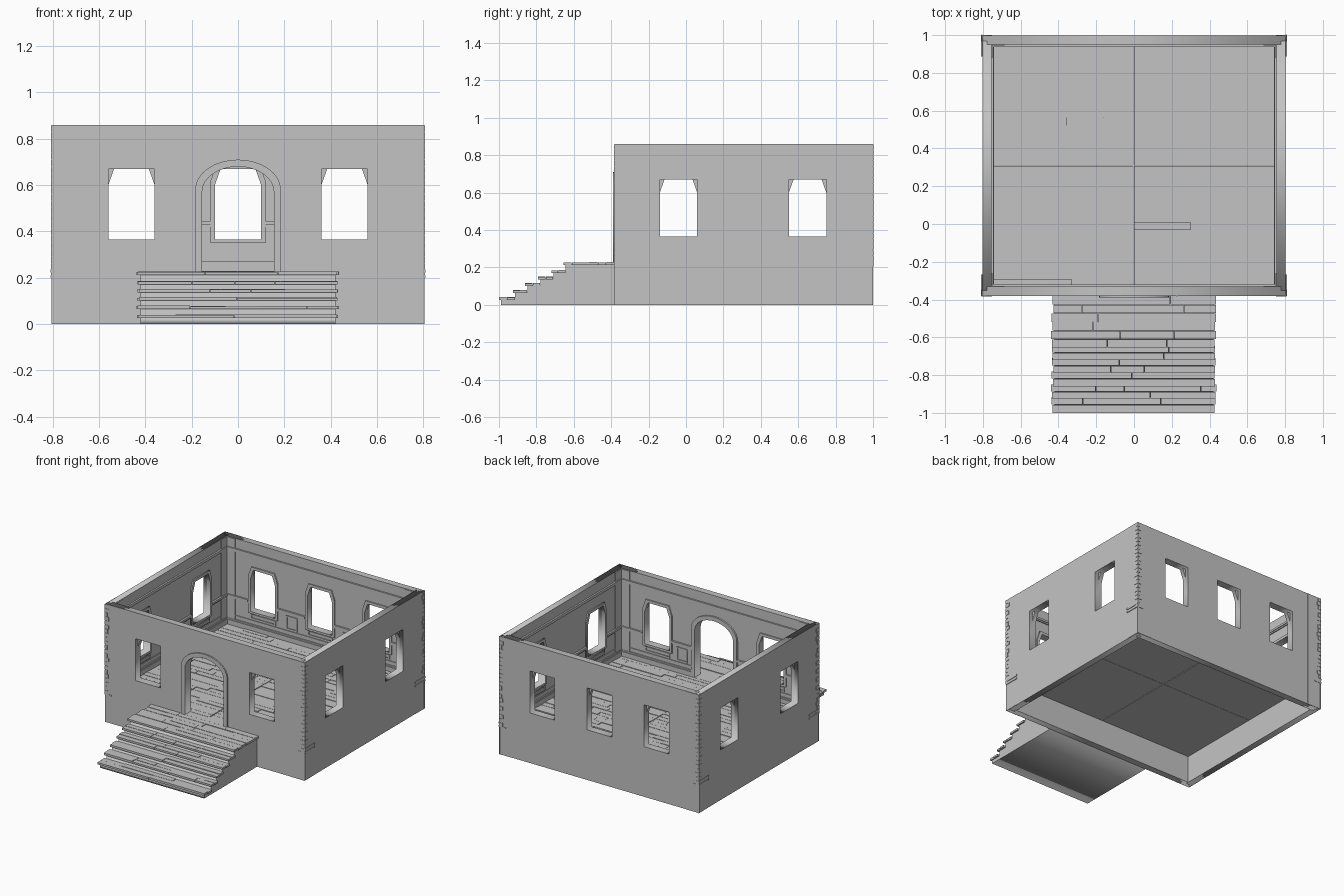
import bpy, bmesh, math, random
from mathutils import Matrix, Vector

if "Cube" in bpy.data.objects:
    bpy.data.objects.remove(bpy.data.objects["Cube"])

rng = random.Random(4)
stone = bpy.data.materials.new("plain_grey")
stone.diffuse_color = (0.55, 0.55, 0.55, 1)
stone.use_nodes = True
stone.node_tree.nodes["Principled BSDF"].inputs["Base Color"].default_value = stone.diffuse_color


def add_object(name, mesh):
    mesh.materials.clear()
    mesh.materials.append(stone)
    ob = bpy.data.objects.new(name, mesh)
    bpy.context.collection.objects.link(ob)
    return ob


def boxes_object(name, boxes, matrix=Matrix()):
    """One mesh from (x0, x1, y0, y1, z0, z1) boxes."""
    bm = bmesh.new()
    for x0, x1, y0, y1, z0, z1 in boxes:
        m = Matrix.Translation(((x0 + x1) / 2, (y0 + y1) / 2, (z0 + z1) / 2))
        m = m @ Matrix.Diagonal((x1 - x0, y1 - y0, z1 - z0, 1))
        bmesh.ops.create_cube(bm, size=1, matrix=matrix @ m)
    mesh = bpy.data.meshes.new(name)
    bm.to_mesh(mesh)
    bm.free()
    return add_object(name, mesh)


def panel(name, outline, holes, d0, d1, frame):
    """Flat panel with holes, between depths d0 and d1 behind the wall face."""
    cu = bpy.data.curves.new(name, 'CURVE')
    cu.dimensions = '2D'
    cu.fill_mode = 'BOTH'
    cu.extrude = (d1 - d0) / 2
    for pts in [outline] + holes:
        sp = cu.splines.new('POLY')
        sp.points.add(len(pts) - 1)
        for p, (u, v) in zip(sp.points, pts):
            p.co = (u, v, 0, 1)
        sp.use_cyclic_u = True
    tmp = bpy.data.objects.new(name + "_curve", cu)
    bpy.context.collection.objects.link(tmp)
    dg = bpy.context.evaluated_depsgraph_get()
    mesh = bpy.data.meshes.new_from_object(tmp.evaluated_get(dg))
    bpy.data.objects.remove(tmp)
    mesh.transform(frame @ Matrix.Translation((0, 0, -(d0 + d1) / 2)))
    return add_object(name, mesh)


def rect(u0, u1, z0, z1):
    return [(u0, z0), (u1, z0), (u1, z1), (u0, z1)]


def clipped(c, half, z0, z1):
    a, b = 0.025, 0.07
    return [(c - half, z0), (c + half, z0), (c + half, z1 - b),
            (c + half - a, z1), (c - half + a, z1), (c - half, z1 - b)]


def arch(half, z0, spring, top):
    arc = [(half * math.cos(math.pi * i / 16), spring + (top - spring) * math.sin(math.pi * i / 16))
           for i in range(17)]
    return [(-half, z0), (half, z0)] + arc


TOP, FLOOR, SILL, HEAD = 0.86, 0.23, 0.365, 0.67
CY = 0.31


def frame(u, n, origin):
    u, n = Vector(u), Vector(n)
    m = Matrix((u, (0, 0, 1), n)).transposed().to_4x4()
    m.translation = origin
    return m


# name, local frame (along, up, outward), half length, window centres, has door
walls = [
    ("front", frame((1, 0, 0), (0, -1, 0), (0, CY - 0.69, 0)), 0.803, [-0.46, 0.46], True),
    ("back", frame((-1, 0, 0), (0, 1, 0), (0, CY + 0.687, 0)), 0.803, [-0.46, 0, 0.46], False),
    ("right", frame((0, 1, 0), (1, 0, 0), (0.803, CY, 0)), 0.688, [-0.35, 0.34], False),
    ("left", frame((0, -1, 0), (-1, 0, 0), (-0.803, CY, 0)), 0.688, [-0.34, 0.35], False),
]
door_hole = arch(0.155, 0.222, 0.57, 0.68)

for name, fr, half, wins, door in walls:
    doors = [door_hole] if door else []
    # wall skins: square reveals outside, clipped heads inside
    panel(name + "_wall_outer", rect(-half, half, 0, TOP),
          [rect(c - 0.1, c + 0.1, SILL, HEAD) for c in wins] + doors, 0, 0.027, fr)
    ih = half - 0.026
    panel(name + "_wall_inner", rect(-ih, ih, 0, TOP),
          [clipped(c, 0.1, SILL, HEAD) for c in wins] + doors, 0.027, 0.048, fr)
    for c in wins:
        panel(name + "_window_frame", clipped(c, 0.118, SILL - 0.015, HEAD + 0.02),
              [clipped(c, 0.1, SILL, HEAD)], 0.048, 0.056, fr)
    if door:
        for part, d0, d1 in (("outer", -0.01, 0.002), ("inner", 0.046, 0.06)):
            panel("door_arch_" + part, arch(0.185, 0.222, 0.58, 0.71), [door_hole], d0, d1, fr)

    # interior mouldings, broken at openings
    r = half - 0.048
    openings = [(c - 0.118, c + 0.118, SILL - 0.015, HEAD + 0.02) for c in wins]
    if door:
        openings.append((-0.185, 0.185, 0.2, 0.71))
    trims = []
    for z0, z1, out in ((0.225, 0.262, 0.014), (0.262, 0.272, 0.009), (0.295, 0.302, 0.006),
                        (0.42, 0.43, 0.007), (0.43, 0.445, 0.014),
                        (0.765, 0.775, 0.008), (0.775, 0.79, 0.013)):
        u = -r
        for a, b, lo, hi in sorted(openings) + [(r, r, 0, 1)]:
            if lo < z1 and hi > z0:
                trims.append((u, a, z0, z1, -0.047 - out, -0.047))
                u = b
    # corner pilasters inside
    for s in (-1, 1):
        a, b = sorted((s * r, s * (r - 0.07)))
        trims.append((a, b, 0.225, TOP - 0.003, -0.053, -0.047))
    boxes_object(name + "_inner_mouldings", trims, fr)

    # wainscot panels: wide ones below windows, square ones between
    spots = [(c, 0.10, 0.345) for c in wins]
    edges = sorted([-r + 0.07, r - 0.07] + [x for o in openings for x in o[:2]])
    spots += [((a + b) / 2, 0.045, 0.41) for a, b in zip(edges[::2], edges[1::2]) if b - a > 0.12]
    for c, h, z1 in spots:
        panel(name + "_wainscot_panel", rect(c - h, c + h, 0.31, z1),
              [rect(c - h + 0.01, c + h - 0.01, 0.32, z1 - 0.01)], 0.047, 0.054, fr)

    # toothed corner bricks and corner strips outside
    bricks = []
    for s in (-1, 1):
        for i in range(22):
            w = (0.018 if i % 2 else 0.028) + rng.uniform(-0.003, 0.003)
            z = 0.205 + i * 0.0298
            a, b = sorted((s * (half + 0.004), s * (half - w)))
            bricks.append((a, b, z, z + 0.027, -0.002, 0.004))
        a, b = sorted((s * (half + 0.003), s * (half - 0.11)))
        bricks.append((a, b, 0, TOP, -0.002, 0.0015))
        if name in ("left", "right"):
            bricks += [(a, b, 0.2, 0.21, -0.002, 0.006), (a, b, 0.222, 0.236, -0.002, 0.006)]
        else:
            bricks.append((a + 0.06 * (s > 0), b - 0.06 * (s < 0), 0.2, 0.207, -0.002, 0.004))
    boxes_object(name + "_corner_bricks", bricks, fr)

# vertical seam on the front wall
boxes_object("front_seam", [(0.226, 0.23, -0.3825, -0.378, 0, TOP)])


def plank_rows(x0, x1, rows, thick, ragged=0.0):
    """Boards along x with staggered joints and slightly uneven heights."""
    out = []
    for y0, y1, z in rows:
        a = x0 - rng.uniform(0, ragged)
        end = x1 + rng.uniform(0, ragged)
        while a < end - 0.01:
            b = a + rng.uniform(0.15, 0.45)
            if b > end - 0.08:
                b = end
            out.append((a, b - 0.002, y0, y1 - 0.002, z - thick, z - rng.uniform(0, 0.004)))
            a = b
    return out


# floor: four base slabs and boards
slabs = [(x, x + 0.753, y, y + 0.64, 0.2, 0.222) for x in (-0.755, 0.002) for y in (-0.332, 0.31)]
boxes_object("floor_base", slabs)
n = 30
step = 1.28 / n
rows = [(-0.331 + i * step, -0.331 + (i + 1) * step, FLOOR) for i in range(n)]
boxes_object("floor_boards", plank_rows(-0.755, -0.001, rows, 0.01) + plank_rows(0.001, 0.755, rows, 0.01))
boxes_object("door_sill", [(-0.185, 0.185, -0.385, -0.32, 0.2, 0.228)])

# steps: solid stepped side profile, then overhanging tread boards
treads = [(-1.0, 0.042), (-0.925, 0.08), (-0.86, 0.117), (-0.79, 0.152), (-0.72, 0.187), (-0.655, 0.228)]
ends = [t[0] for t in treads[1:]] + [-0.38]
profile = [(-0.38, 0.0), (treads[0][0] + 0.012, 0.0)]
rows = []
for (y0, z), y1 in zip(treads, ends):
    profile += [(y0 + 0.012, profile[-1][1]), (y0 + 0.012, z - 0.012)]
    k = max(2, round((y1 - y0) / 0.046))
    back = min(y1 + 0.012, -0.38)
    w = (back - y0) / k
    rows += [(y0 + i * w, y0 + (i + 1) * w, z) for i in range(k)]
profile.append((-0.38, treads[-1][1] - 0.012))
profile = [p for i, p in enumerate(profile) if i == 0 or p != profile[i - 1]]
panel("step_block", profile, [], -0.42, 0.42, frame((0, 1, 0), (1, 0, 0), (0, 0, 0)))
boxes_object("step_boards", plank_rows(-0.427, 0.427, rows, 0.016, 0.012))
